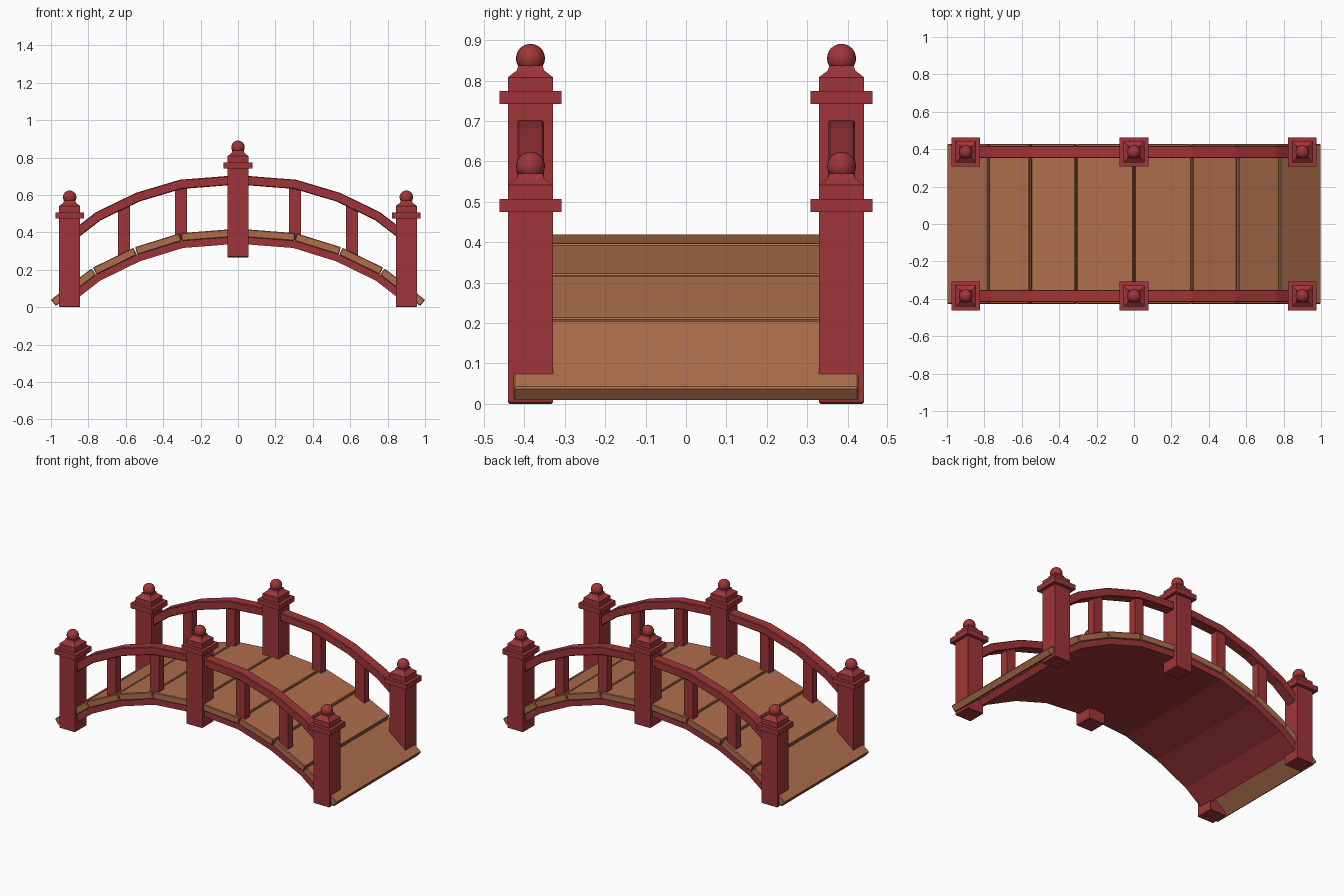
import bpy, bmesh, math
from mathutils import Vector

if "Cube" in bpy.data.objects:
    bpy.data.objects.remove(bpy.data.objects["Cube"])


def material(name, rgb):
    m = bpy.data.materials.new(name)
    m.diffuse_color = (*rgb, 1)
    m.use_nodes = True
    m.node_tree.nodes["Principled BSDF"].inputs["Base Color"].default_value = m.diffuse_color
    return m


RED = material("red paint", (0.35, 0.036, 0.040))
WOOD = material("brown wood", (0.43, 0.158, 0.073))


def finish(name, bm, mat, bevel=0.0):
    bmesh.ops.recalc_face_normals(bm, faces=bm.faces)
    me = bpy.data.meshes.new(name)
    bm.to_mesh(me)
    bm.free()
    me.materials.append(mat)
    ob = bpy.data.objects.new(name, me)
    bpy.context.collection.objects.link(ob)
    if bevel:
        mod = ob.modifiers.new("soft edges", 'BEVEL')
        mod.width = bevel
        mod.segments = 1
    return ob


def loft(bm, rings):
    """Skin a list of four-point rings and cap both ends."""
    vs = [[bm.verts.new(p) for p in r] for r in rings]
    for a, b in zip(vs, vs[1:]):
        for i in range(4):
            j = (i + 1) % 4
            bm.faces.new((a[i], a[j], b[j], b[i]))
    bm.faces.new(vs[0])
    bm.faces.new(vs[-1])


def mirrored(half):
    return [(-x, z) for x, z in reversed(half[1:])] + half


def offset(path, d):
    """Shift an x-z polyline down by d, mitred at its corners."""
    pts = [Vector(p) for p in path]
    out = []
    for i, p in enumerate(pts):
        a = (p - pts[max(i - 1, 0)]) if i else pts[1] - p
        b = (pts[i + 1] - p) if i < len(pts) - 1 else a
        na, nb = [Vector((-v.y, v.x)).normalized() for v in (a, b)]
        n = (na + nb).normalized()
        out.append(p - n * d / n.dot(na))
    return out


def strip(name, path, d0, d1, y0, y1, mat, bevel=0.0):
    """Curved beam between two offsets of a path."""
    bm = bmesh.new()
    loft(bm, [[(t.x, y0, t.y), (t.x, y1, t.y), (b.x, y1, b.y), (b.x, y0, b.y)]
              for t, b in zip(offset(path, d0), offset(path, d1))])
    return finish(name, bm, mat, bevel)


def square_tower(bm, x, y, steps):
    """Stack of square sections given as (half width, z)."""
    loft(bm, [[(x + sx * h, y + sy * h, z)
               for sx, sy in ((-1, -1), (1, -1), (1, 1), (-1, 1))]
              for h, z in steps])


# deck planks, one per arch segment
deck = mirrored([(0, 0.42), (0.31, 0.396), (0.555, 0.32), (0.78, 0.21), (1.0, 0.04)])
for i, (a, b) in enumerate(zip(deck, deck[1:])):
    a, b = Vector(a), Vector(b)
    d = (b - a).normalized()
    if i > 0:
        a = a + d * 0.005
    if i < len(deck) - 2:
        b = b - d * 0.005
    strip(f"deck_plank_{i + 1}", [a, b], 0, 0.042, -0.427, 0.427, WOOD, 0.004)

# red arch under the planks
arch = mirrored(deck[4:8] + [(0.9, 0.117)])
strip("under_arch", arch, 0.041, 0.08, -0.42, 0.42, RED)

# handrails, balusters and posts on both sides
rail = mirrored([(0, 0.706), (0.31, 0.682), (0.545, 0.612), (0.76, 0.508), (0.9, 0.4)])
for side, y in (("front", -0.385), ("back", 0.385)):
    strip(f"{side}_handrail", rail, 0, 0.05, y - 0.033, y + 0.033, RED, 0.004)

    for n, (x, z0, z1) in enumerate(((-0.61, 0.26, 0.56), (-0.305, 0.36, 0.655),
                                     (0.305, 0.36, 0.655), (0.61, 0.26, 0.56))):
        bm = bmesh.new()
        loft(bm, [[(x - 0.032, y - 0.025, z), (x + 0.032, y - 0.025, z),
                   (x + 0.032, y + 0.025, z), (x - 0.032, y + 0.025, z)]
                  for z in (z0, z1)])
        finish(f"{side}_baluster_{n + 1}", bm, RED)

    for label, x, base in (("left", -0.9, 0), ("middle", 0, 0.267), ("right", 0.9, 0)):
        # shaft, collar and sloped cap
        bm = bmesh.new()
        square_tower(bm, x, y, [(0.052, base), (0.056, base + 0.004), (0.056, base + 0.475),
                                (0.077, base + 0.475), (0.077, base + 0.507),
                                (0.056, base + 0.507), (0.056, base + 0.541),
                                (0.034, base + 0.558), (0.030, base + 0.57)])
        finish(f"{side}_{label}_post", bm, RED)
        # ball finial
        bpy.ops.mesh.primitive_uv_sphere_add(segments=20, ring_count=12, radius=0.036,
                                             location=(x, y, base + 0.588))
        ball = bpy.context.object
        ball.name = f"{side}_{label}_ball_finial"
        ball.data.materials.append(RED)
        bpy.ops.object.shade_smooth_by_angle(angle=math.radians(40))
